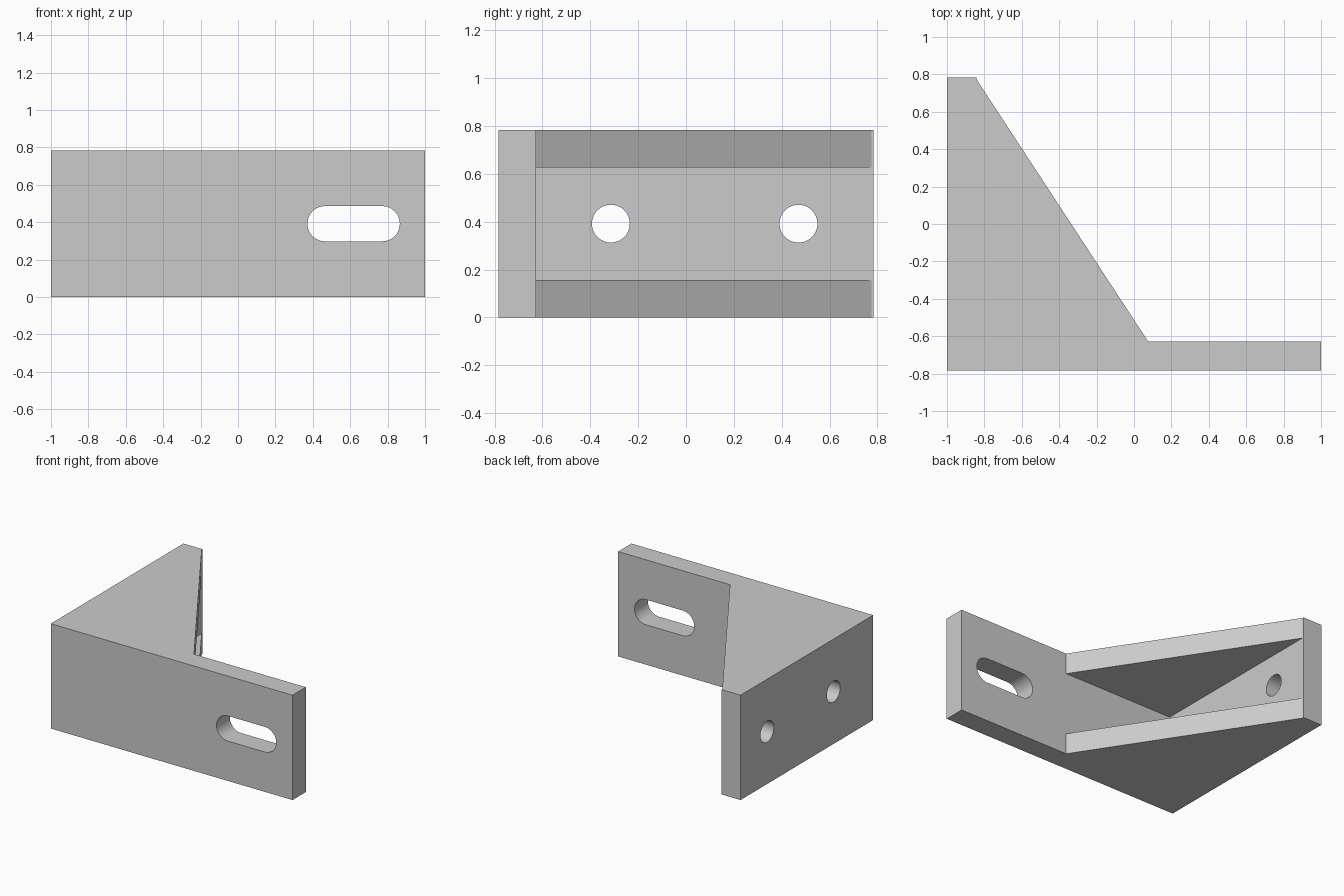
import bpy, bmesh, math

old = bpy.data.objects.get("Cube")
if old:
    bpy.data.objects.remove(old, do_unlink=True)

HALF_W, HALF_D = 1.0, 0.784      # overall half width and half depth
HEIGHT, WALL = 0.784, 0.157      # plate height, common thickness
MID = HEIGHT / 2
INNER_X, INNER_Y = WALL - HALF_W, WALL - HALF_D

metal = bpy.data.materials.new("plain grey")
metal.use_nodes = True
grey = (0.6, 0.6, 0.6, 1)
metal.diffuse_color = grey
metal.node_tree.nodes["Principled BSDF"].inputs["Base Color"].default_value = grey


def prism(name, outline, offset):
    """Extrude a closed 3D outline along an offset."""
    bm = bmesh.new()
    face = bm.faces.new([bm.verts.new(p) for p in outline])
    new = bmesh.ops.extrude_face_region(bm, geom=[face])["geom"]
    bmesh.ops.translate(bm, vec=offset,
                        verts=[v for v in new if isinstance(v, bmesh.types.BMVert)])
    bmesh.ops.recalc_face_normals(bm, faces=bm.faces)
    mesh = bpy.data.meshes.new(name)
    bm.to_mesh(mesh)
    bm.free()
    mesh.materials.append(metal)
    obj = bpy.data.objects.new(name, mesh)
    bpy.context.collection.objects.link(obj)
    return obj


def capsule(centre, radius, half_length, steps=24):
    """Points of a rounded slot; zero half length gives a circle."""
    points = []
    for side in (1, -1):
        for i in range(steps + (1 if half_length else 0)):
            a = math.pi * i / steps - math.pi / 2
            points.append((centre + side * (half_length + radius * math.cos(a)),
                           MID + side * radius * math.sin(a)))
    return points


def cut(target, cutter):
    mod = target.modifiers.new(cutter.name, "BOOLEAN")
    mod.operation, mod.solver, mod.object = "DIFFERENCE", "EXACT", cutter
    bpy.context.view_layer.objects.active = target
    bpy.ops.object.modifier_apply(modifier=mod.name)
    bpy.data.objects.remove(cutter, do_unlink=True)


# Bracket body: the plates and sloping gussets share one plan outline
plan = [(-HALF_W, -HALF_D), (HALF_W, -HALF_D), (HALF_W, INNER_Y),
        (0.075, INNER_Y), (INNER_X, 0.775), (INNER_X, HALF_D), (-HALF_W, HALF_D)]
bracket = prism("corner_bracket", [(x, y, 0) for x, y in plan], (0, 0, HEIGHT))

# Pocket that leaves a gusset at the top and bottom
pocket = [(INNER_X, INNER_Y), (1.5, INNER_Y), (1.5, 1.5), (INNER_X, 1.5)]
cut(bracket, prism("pocket_cutter", [(x, y, WALL) for x, y in pocket],
                   (0, 0, HEIGHT - 2 * WALL)))

# Long slot in the front plate
cut(bracket, prism("slot_cutter", [(x, -0.9, z) for x, z in capsule(0.618, 0.094, 0.153)],
                   (0, 0.4, 0)))

# Two round holes in the side plate
for y in (-0.314, 0.47):
    cut(bracket, prism("hole_cutter", [(-1.1, v, z) for v, z in capsule(y, 0.079, 0)],
                       (0.4, 0, 0)))

bpy.ops.object.select_all(action="DESELECT")
bracket.select_set(True)
bpy.context.view_layer.objects.active = bracket
bpy.ops.object.shade_smooth_by_angle(angle=math.radians(30))
